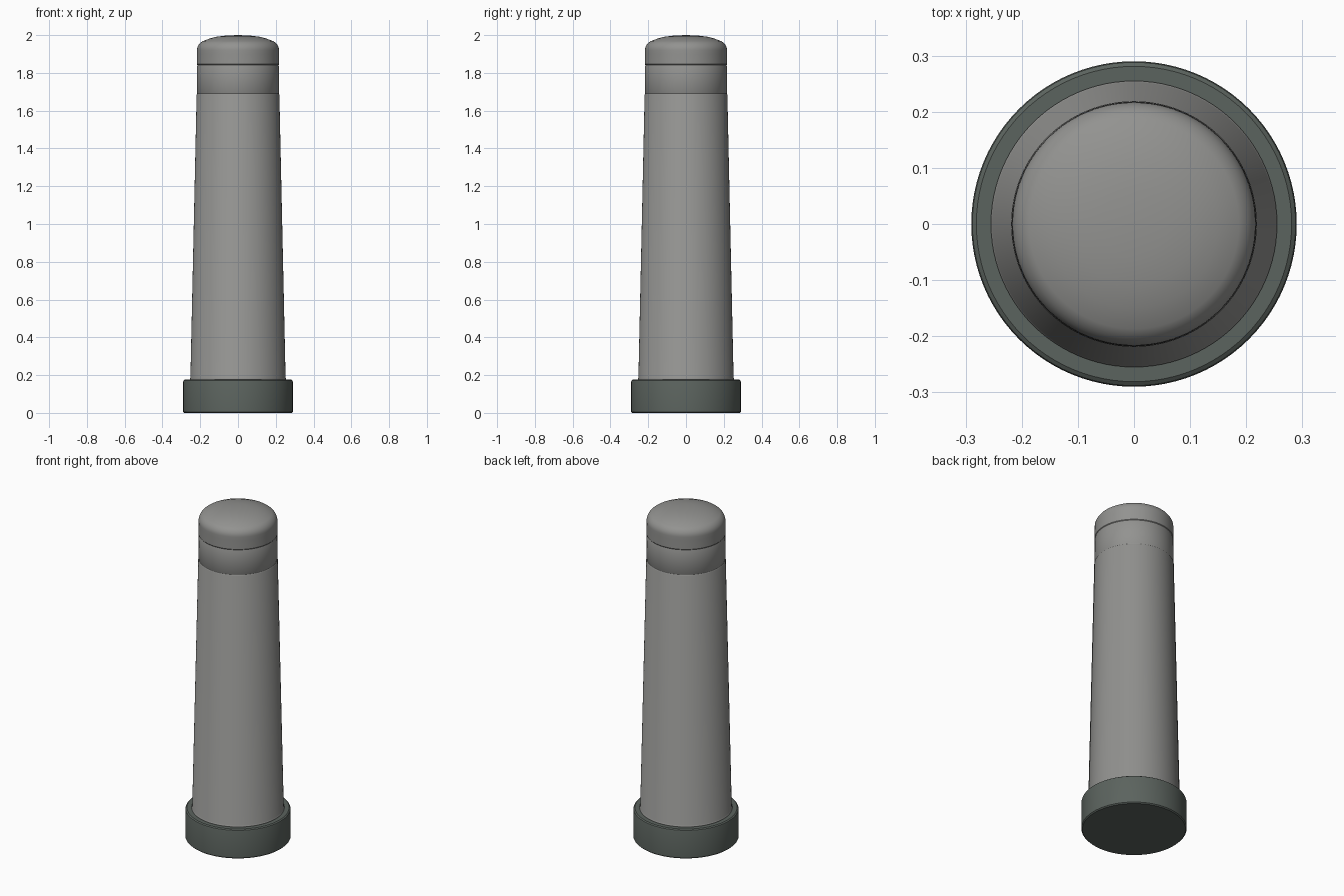
import bpy, bmesh, math

if "Cube" in bpy.data.objects:
    bpy.data.objects.remove(bpy.data.objects["Cube"])


def material(name, rgb):
    m = bpy.data.materials.new(name)
    m.diffuse_color = (*rgb, 1)
    m.use_nodes = True
    m.node_tree.nodes["Principled BSDF"].inputs["Base Color"].default_value = m.diffuse_color
    return m


def lathe(name, profile, mat, sides=96):
    """Spin a (radius, z) profile around z."""
    bm = bmesh.new()
    vs = [bm.verts.new((r, 0, z)) for r, z in profile]
    es = [bm.edges.new(p) for p in zip(vs, vs[1:])]
    bmesh.ops.spin(bm, geom=vs + es, cent=(0, 0, 0), axis=(0, 0, 1),
                   angle=math.tau, steps=sides, use_duplicate=False)
    bmesh.ops.remove_doubles(bm, verts=bm.verts, dist=1e-5)
    bmesh.ops.recalc_face_normals(bm, faces=bm.faces)
    me = bpy.data.meshes.new(name)
    bm.to_mesh(me)
    bm.free()
    me.materials.append(mat)
    ob = bpy.data.objects.new(name, me)
    bpy.context.collection.objects.link(ob)
    bpy.ops.object.select_all(action='DESELECT')
    ob.select_set(True)
    bpy.context.view_layer.objects.active = ob
    bpy.ops.object.shade_smooth_by_angle(angle=math.radians(30))
    return ob


stone = material("light grey", (0.29, 0.29, 0.28))
dark = material("dark green grey", (0.105, 0.125, 0.112))

# Dark foot collar with softened rims
lathe("base_collar", [(0, 0), (0.284, 0), (0.29, 0.006), (0.29, 0.166),
                      (0.288, 0.172), (0.281, 0.177), (0.25, 0.177), (0, 0.177)], dark)

# Tapered shaft, faint recessed band and domed cap
profile = [(0, 0.17), (0.255, 0.17), (0.255, 0.181), (0.252, 0.186),
           (0.219, 1.685), (0.216, 1.69), (0.216, 1.694), (0.2175, 1.697),
           (0.2165, 1.835), (0.215, 1.838), (0.215, 1.842), (0.218, 1.846),
           (0.217, 1.90)]
# rounded shoulder
profile += [(0.157 + 0.06 * math.cos(a), 1.92 + 0.055 * math.sin(a))
            for a in [math.radians(d) for d in range(0, 61, 10)]]
# shallow crown
profile += [(0.15, 1.982), (0.11, 1.992), (0.06, 1.998), (0, 2.0)]
lathe("tapered_shaft", profile, stone)
